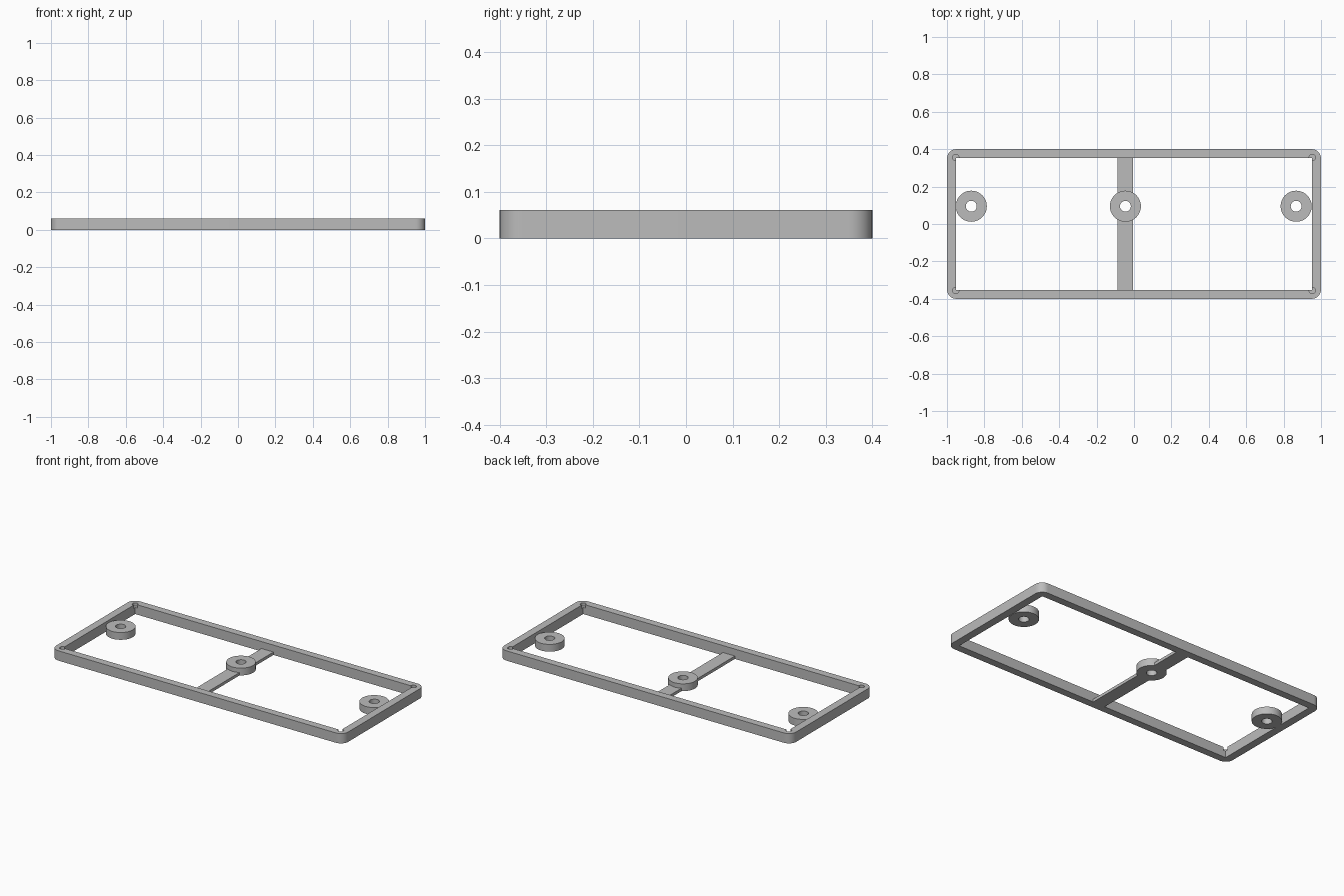
import bpy, bmesh, math

if "Cube" in bpy.data.objects:
    bpy.data.objects.remove(bpy.data.objects["Cube"])

HEIGHT = 0.061
grey = bpy.data.materials.new("plain grey")
grey.diffuse_color = (0.5, 0.5, 0.5, 1)
grey.use_nodes = True
grey.node_tree.nodes["Principled BSDF"].inputs["Base Color"].default_value = grey.diffuse_color


def circle(cx, cy, r, n=48):
    return [(cx + r * math.cos(math.tau * i / n), cy + r * math.sin(math.tau * i / n))
            for i in range(n)]


def rectangle(x0, x1, y0, y1):
    return [(x0, y0), (x1, y0), (x1, y1), (x0, y1)]


def rounded_rectangle(hx, hy, r, steps=10):
    pts = []
    for k, (sx, sy) in enumerate([(1, 1), (-1, 1), (-1, -1), (1, -1)]):
        for i in range(steps + 1):
            a = math.pi / 2 * (k + i / steps)
            pts.append((sx * (hx - r) + r * math.cos(a), sy * (hy - r) + r * math.sin(a)))
    return pts


def prism(name, outline, z0, z1):
    """Extrude a flat outline from z0 to z1."""
    bm = bmesh.new()
    base = bm.faces.new([bm.verts.new((x, y, z0)) for x, y in outline])
    top = bmesh.ops.extrude_face_region(bm, geom=[base])["geom"]
    bmesh.ops.translate(bm, vec=(0, 0, z1 - z0),
                        verts=[g for g in top if isinstance(g, bmesh.types.BMVert)])
    bmesh.ops.recalc_face_normals(bm, faces=bm.faces[:])
    mesh = bpy.data.meshes.new(name)
    bm.to_mesh(mesh)
    bm.free()
    mesh.materials.append(grey)
    obj = bpy.data.objects.new(name, mesh)
    bpy.context.collection.objects.link(obj)
    return obj


def combine(obj, tool, operation="DIFFERENCE"):
    """Apply a boolean and discard the tool."""
    mod = obj.modifiers.new("boolean", "BOOLEAN")
    mod.object, mod.operation, mod.solver = tool, operation, "EXACT"
    bpy.context.view_layer.objects.active = obj
    bpy.ops.object.modifier_apply(modifier=mod.name)
    bpy.data.objects.remove(tool)


# Rounded outer frame with a rectangular opening
frame = prism("frame", rounded_rectangle(1.0, 0.4, 0.05), 0, HEIGHT)
combine(frame, prism("opening", rectangle(-0.952, 0.952, -0.354, 0.354), -0.1, 0.2))

# Shallow round pockets in the inner corners
for sx in (-1, 1):
    for sy in (-1, 1):
        combine(frame, prism("pocket", circle(sx * 0.953, sy * 0.355, 0.017, 24),
                             HEIGHT - 0.02, 0.2))

# Thin cross bar carrying the middle boss, and two separate end bosses
RING_Y, RING_TOP = 0.095, 0.045
middle = prism("cross_bar_with_boss", rectangle(-0.087, -0.005, -0.354, 0.354), 0, 0.018)
combine(middle, prism("boss", circle(-0.046, RING_Y, 0.083), 0, RING_TOP), "UNION")
left = prism("left_boss", circle(-0.87, RING_Y, 0.083), 0, RING_TOP)
right = prism("right_boss", circle(0.867, RING_Y, 0.083), 0, RING_TOP)

# Through holes in the bosses
for obj, x in ((middle, -0.046), (left, -0.87), (right, 0.867)):
    combine(obj, prism("drill", circle(x, RING_Y, 0.029, 32), -0.1, 0.2))

# Smooth curved walls, keep hard edges
for obj in (frame, middle, left, right):
    bpy.ops.object.select_all(action="DESELECT")
    obj.select_set(True)
    bpy.context.view_layer.objects.active = obj
    bpy.ops.object.shade_smooth_by_angle(angle=math.radians(30))
